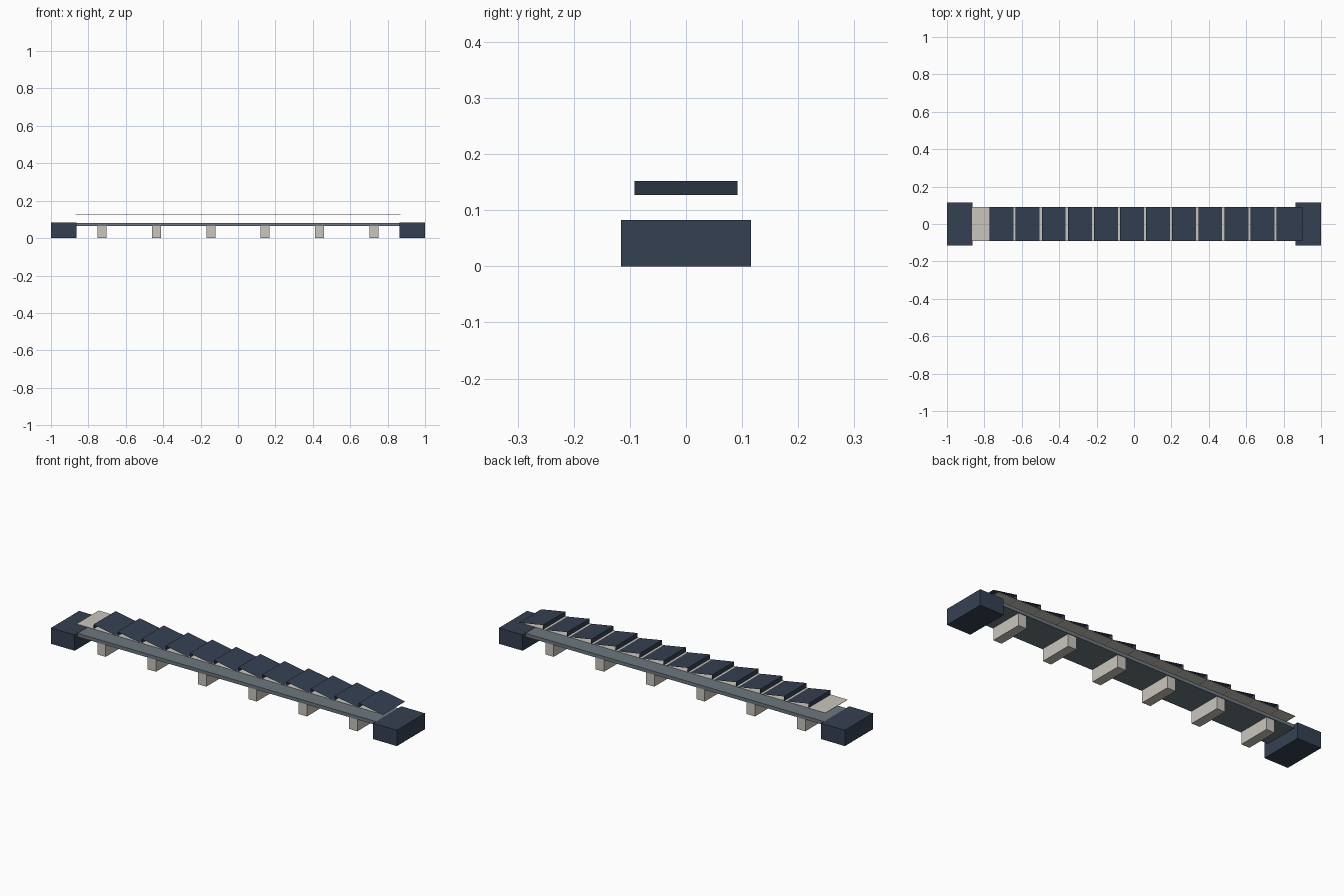
import bpy
import bmesh

cube = bpy.data.objects.get("Cube")
if cube:
    bpy.data.objects.remove(cube, do_unlink=True)


def material(name, rgb):
    """Flat material from display RGB (0-255), stored as linear."""
    lin = [((c / 255 + 0.055) / 1.055) ** 2.4 for c in rgb] + [1.0]
    mat = bpy.data.materials.new(name)
    mat.use_nodes = True
    mat.diffuse_color = lin
    mat.node_tree.nodes["Principled BSDF"].inputs["Base Color"].default_value = lin
    return mat


navy = material("navy", (53, 64, 82))
stone = material("stone", (202, 197, 190))
steel = material("steel_grey", (108, 119, 126))


def finish(name, bm, mat):
    mesh = bpy.data.meshes.new(name)
    bm.to_mesh(mesh)
    bm.free()
    mesh.materials.append(mat)
    obj = bpy.data.objects.new(name, mesh)
    bpy.context.collection.objects.link(obj)
    return obj


def box(name, x, y, z, mat):
    """Box from (low, high) ranges on each axis."""
    bm = bmesh.new()
    bmesh.ops.create_cube(bm, size=1)
    for v in bm.verts:
        for axis, (lo, hi) in enumerate((x, y, z)):
            v.co[axis] = hi if v.co[axis] > 0 else lo
    return finish(name, bm, mat)


# End blocks
for side, x in (("right", (-1, -0.863)), ("left", (0.863, 1))):
    box(f"end_block_{side}", x, (-0.116, 0.116), (0, 0.083), navy)

# Deck between the blocks, carried by evenly spaced feet
box("deck", (-0.865, 0.865), (-0.092, 0.092), (0.064, 0.082), steel)
for i in range(6):
    cx = (i - 2.5) * 0.291
    box(f"foot_{i + 1}", (cx - 0.024, cx + 0.024), (-0.088, 0.088), (0, 0.064), stone)

# Thin sheet floating above the deck
box("sheet", (-0.87, 0.87), (-0.092, 0.092), (0.1272, 0.1291), stone)

# Open-sided sloping slats: a riser facing -x, then a slope down toward +x
LOW, HIGH, PITCH, HALF = 0.127, 0.152, 0.1395, 0.092
for i in range(12):
    start = -0.772 + i * PITCH
    profile = [(start, LOW), (start, HIGH), (start + PITCH, LOW)]
    bm = bmesh.new()
    rows = [[bm.verts.new((x, y, z)) for y in (-HALF, HALF)] for x, z in profile]
    for a, b in zip(rows, rows[1:]):
        bm.faces.new((a[0], b[0], b[1], a[1]))
    finish(f"slat_{i + 1}", bm, navy)
